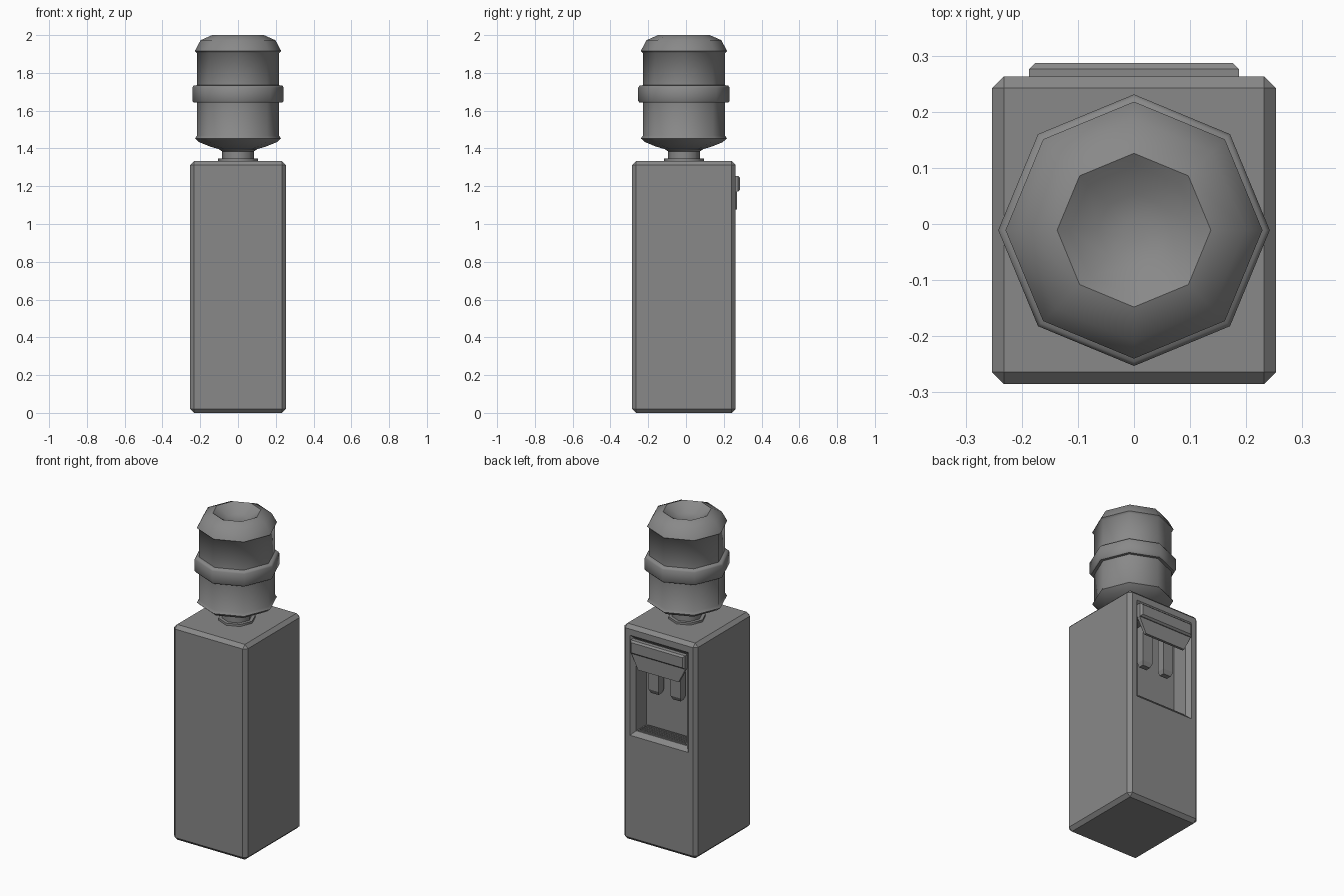
import bpy
import bmesh
from math import cos, sin, pi, radians

cube = bpy.data.objects.get("Cube")
if cube:
    bpy.data.objects.remove(cube, do_unlink=True)

# One plain grey for the whole cooler
GREY = (0.25, 0.25, 0.25, 1)
grey = bpy.data.materials.new("mid_grey")
grey.use_nodes = True
grey.diffuse_color = GREY
shader = next(n for n in grey.node_tree.nodes if n.type == "BSDF_PRINCIPLED")
shader.inputs["Base Color"].default_value = GREY


def loft(name, rings, smooth=None):
    """Skin a stack of equal-length rings and cap both ends."""
    bm = bmesh.new()
    rows = [[bm.verts.new(p) for p in ring] for ring in rings]
    n = len(rows[0])
    for a, b in zip(rows, rows[1:]):
        for i in range(n):
            j = (i + 1) % n
            bm.faces.new((a[i], a[j], b[j], b[i]))
    bm.faces.new(rows[0][::-1])
    bm.faces.new(rows[-1])
    bmesh.ops.recalc_face_normals(bm, faces=bm.faces)
    mesh = bpy.data.meshes.new(name)
    bm.to_mesh(mesh)
    bm.free()
    mesh.materials.append(grey)
    if smooth:
        mesh.shade_smooth()
        mesh.set_sharp_from_angle(angle=radians(smooth))
    obj = bpy.data.objects.new(name, mesh)
    bpy.context.collection.objects.link(obj)
    return obj


def rect_xy(hx, y0, y1, z):
    return [(-hx, y0, z), (hx, y0, z), (hx, y1, z), (-hx, y1, z)]


def rect_xz(hx, z0, z1, y, x=0):
    return [(x - hx, y, z0), (x + hx, y, z0), (x + hx, y, z1), (x - hx, y, z1)]


def lathe(name, profile, y=-0.011, sides=8):
    rings = [[(r * cos(2 * pi * i / sides), y + r * sin(2 * pi * i / sides), z)
              for i in range(sides)] for r, z in profile]
    return loft(name, rings, smooth=50)


# Cabinet with chamfered edges and a dispensing alcove cut in the back
FACE = 0.263
cabinet = loft("cabinet", [rect_xy(0.253, -0.285, FACE, z) for z in (0, 1.334)])
bevel = cabinet.modifiers.new("chamfer", "BEVEL")
bevel.width = 0.021
bevel.segments = 1

cutter = loft("alcove_cutter", [
    rect_xz(0.175, 0.68, 1.25, 0.138),
    rect_xz(0.175, 0.68, 1.25, 0.238),
    rect_xz(0.2, 0.655, 1.275, FACE),
    rect_xz(0.2, 0.655, 1.275, 0.32),
])
cutter.hide_render = True
cut = cabinet.modifiers.new("alcove", "BOOLEAN")
cut.operation = "DIFFERENCE"
cut.solver = "EXACT"
cut.object = cutter

# Bake the cut and discard the cutter
bpy.context.view_layer.update()
graph = bpy.context.evaluated_depsgraph_get()
baked = bpy.data.meshes.new_from_object(cabinet.evaluated_get(graph))
cabinet.modifiers.clear()
cabinet.data = baked
bpy.data.objects.remove(cutter, do_unlink=True)

# Hood over the alcove with a tapered flap below it
loft("hood", [
    rect_xz(0.174, 1.172, 1.249, 0.139),
    rect_xz(0.174, 1.172, 1.249, 0.245),
    rect_xz(0.187, 1.172, 1.255, 0.25),
    rect_xz(0.187, 1.172, 1.255, 0.276),
    rect_xz(0.176, 1.182, 1.245, 0.287),
])
loft("hood_flap", [
    rect_xy(0.14, 0.255, 0.271, 1.078),
    rect_xy(0.187, 0.25, 0.271, 1.174),
])

# Pair of taps with sloped lower ends
for side, x in (("left", 0.075), ("right", -0.075)):
    tap = loft(side + "_tap", [
        rect_xy(0.026, 0.165, 0.198, 0.92),
        rect_xy(0.035, 0.16, 0.21, 0.945),
        rect_xy(0.035, 0.16, 0.21, 1.18),
    ])
    tap.location.x = x

# Drip tray and its slats on the alcove floor
loft("drip_tray", [rect_xy(0.165, 0.145, 0.235, z) for z in (0.679, 0.684)])
for i in range(5):
    y = 0.152 + i * 0.017
    loft("tray_slat_%d" % (i + 1), [rect_xy(0.155, y, y + 0.009, z) for z in (0.683, 0.69)])

# Neck socket and collar
lathe("neck_collar", [(0.105, 1.33), (0.105, 1.347)])
lathe("bottle_neck", [(0.085, 1.34), (0.085, 1.385), (0.1, 1.395), (0.1, 1.415)])

# Water bottle with a raised middle band and a dished top
lathe("bottle", [
    (0.09, 1.393), (0.148, 1.41), (0.205, 1.433), (0.228, 1.453), (0.217, 1.468),
    (0.217, 1.642), (0.235, 1.642), (0.242, 1.652), (0.242, 1.722), (0.235, 1.732),
    (0.217, 1.735), (0.217, 1.905), (0.229, 1.915), (0.198, 1.973), (0.137, 2.0),
    (0.115, 1.985), (0.065, 1.955), (0.02, 1.948),
])
